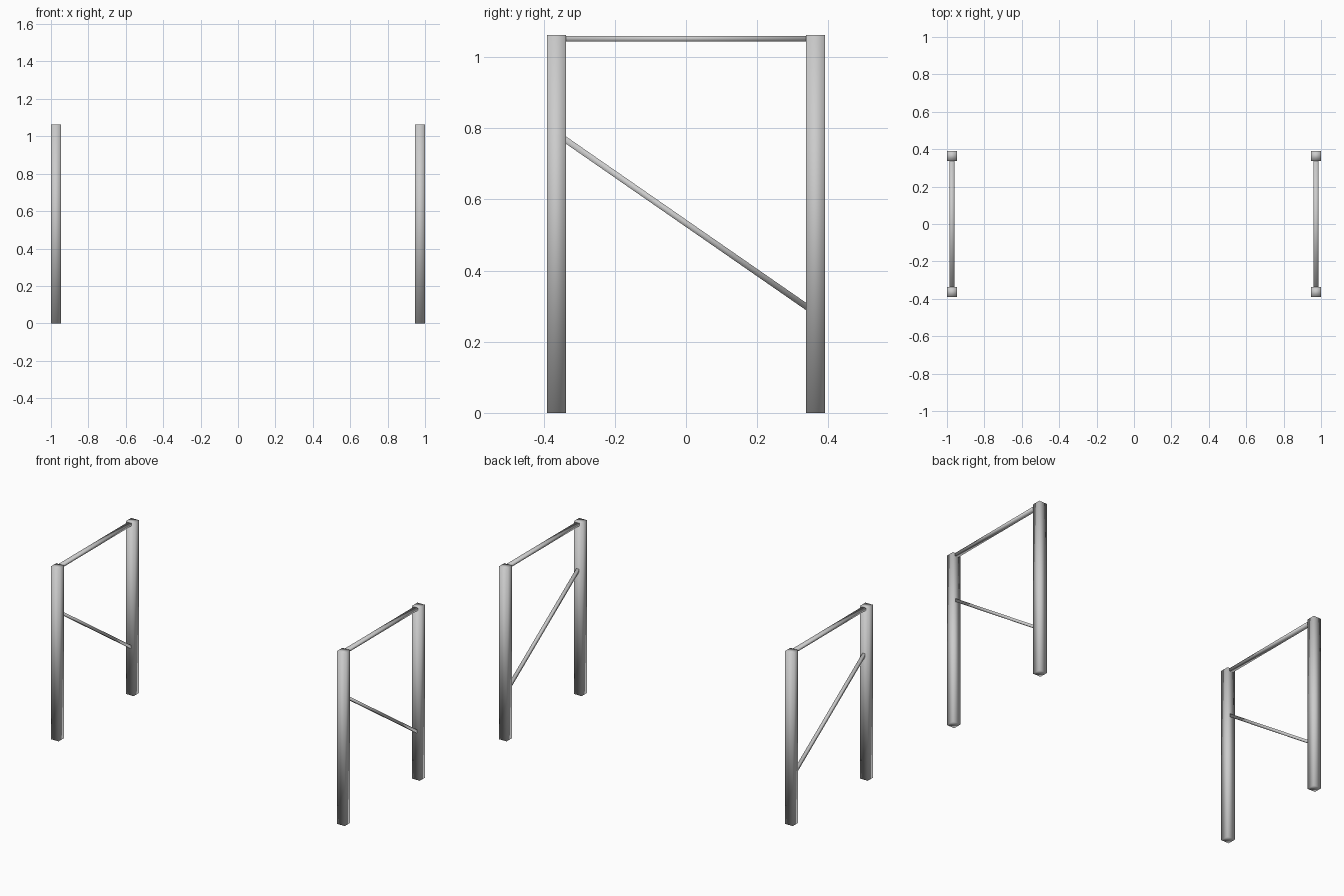
import bpy
from mathutils import Vector

if "Cube" in bpy.data.objects:
    bpy.data.objects.remove(bpy.data.objects["Cube"])


def beam(name, start, end, width, depth):
    """Smooth-shaded square beam between two points in a side plane."""
    a, b = Vector(start), Vector(end)
    along = (b - a).normalized()
    side = Vector((1, 0, 0))
    up = along.cross(side)
    verts = [p + side * sx * width / 2 + up * sy * depth / 2
             for p in (a, b)
             for sx, sy in ((-1, -1), (1, -1), (1, 1), (-1, 1))]
    faces = [(0, 3, 2, 1), (4, 5, 6, 7)]
    faces += [(i, (i + 1) % 4, (i + 1) % 4 + 4, i + 4) for i in range(4)]
    if along.cross(up).dot(side) > 0:
        faces = [f[::-1] for f in faces]
    mesh = bpy.data.meshes.new(name)
    mesh.from_pydata(verts, [], faces)
    mesh.update()
    import bmesh
    bm = bmesh.new()
    bm.from_mesh(mesh)
    bmesh.ops.recalc_face_normals(bm, faces=bm.faces)
    bm.to_mesh(mesh)
    bm.free()
    mesh.shade_smooth()
    obj = bpy.data.objects.new(name, mesh)
    bpy.context.collection.objects.link(obj)
    return obj


POST = 0.053
HEIGHT = 1.062
POST_Y = 0.3645
INNER = POST_Y - POST / 2

for label, sx in (("left", -1), ("right", 1)):
    x = sx * (1 - POST / 2)
    # Upright posts
    for end, sy in (("front", -1), ("back", 1)):
        beam(f"{label}_{end}_post", (x, sy * POST_Y, 0),
             (x, sy * POST_Y, HEIGHT), POST, POST)
    # Flat top rail
    beam(f"{label}_top_rail", (x, -INNER, 1.052), (x, INNER, 1.052), 0.027, 0.015)
    # Diagonal brace, high at the front
    beam(f"{label}_brace", (x, -INNER - 0.004, 0.770), (x, INNER + 0.004, 0.296), 0.017, 0.017)
